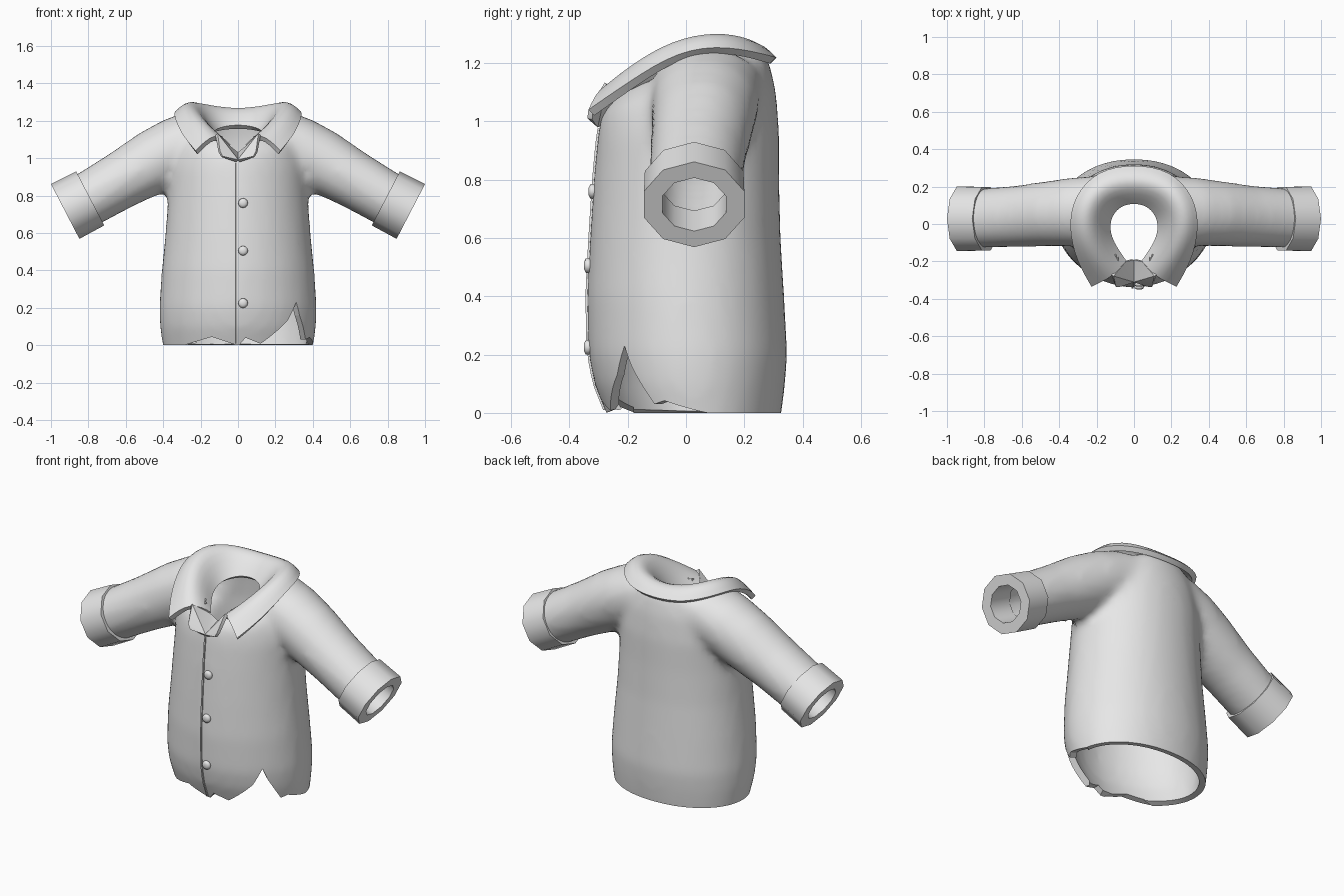
import bpy, bmesh, math
from mathutils import Vector
from mathutils.bvhtree import BVHTree

if "Cube" in bpy.data.objects:
    bpy.data.objects.remove(bpy.data.objects["Cube"])

cloth = bpy.data.materials.new("light grey cloth")
cloth.diffuse_color = (0.8, 0.8, 0.8, 1)
cloth.use_nodes = True
cloth.node_tree.nodes["Principled BSDF"].inputs["Base Color"].default_value = cloth.diffuse_color


def make(name, verts, faces):
    mesh = bpy.data.meshes.new(name)
    mesh.from_pydata([tuple(v) for v in verts], [], faces)
    bm = bmesh.new()
    bm.from_mesh(mesh)
    bmesh.ops.recalc_face_normals(bm, faces=bm.faces)
    bm.to_mesh(mesh)
    bm.free()
    obj = bpy.data.objects.new(name, mesh)
    bpy.context.collection.objects.link(obj)
    mesh.materials.append(cloth)
    return obj


def bake(obj):
    """Apply all modifiers."""
    bpy.context.view_layer.update()
    deps = bpy.context.evaluated_depsgraph_get()
    obj.data = bpy.data.meshes.new_from_object(obj.evaluated_get(deps))
    obj.modifiers.clear()


def smooth(obj, angle=35):
    bpy.ops.object.select_all(action='DESELECT')
    obj.select_set(True)
    bpy.context.view_layer.objects.active = obj
    bpy.ops.object.shade_smooth_by_angle(angle=math.radians(angle))


def bridge(rows, n, wrap=False):
    """Quads between closed rings of n points; wrap joins last ring to first."""
    return [(r * n + i, r * n + (i + 1) % n,
             (r + 1) % rows * n + (i + 1) % n, (r + 1) % rows * n + i)
            for r in range(rows if wrap else rows - 1) for i in range(n)]


def tube(rings):
    """Closed solid from rings of points."""
    n = len(rings[0])
    faces = bridge(len(rings), n)
    faces += [tuple(range(n)), tuple(range((len(rings) - 1) * n, len(rings) * n))]
    return [p for ring in rings for p in ring], faces


def ring(c, u, v, ru, rv, n):
    return [c + u * ru * math.cos(2 * math.pi * i / n) + v * rv * math.sin(2 * math.pi * i / n)
            for i in range(n)]


# torso solid: height, half width, front y, back y, tilt towards the back
torso = [(-.1, .385, -.23, .31, 0), (0, .403, -.275, .328, 0), (.1, .418, -.315, .34, 0),
         (.2, .422, -.335, .348, 0), (.4, .408, -.34, .337, 0), (.6, .388, -.33, .325, 0),
         (.8, .373, -.317, .32, 0), (.95, .365, -.305, .32, .05), (1.05, .345, -.297, .308, .2),
         (1.13, .31, -.287, .28, .34), (1.185, .22, -.23, .22, .36)]
rings = []
for z, rx, yf, yb, tilt in torso:
    pts = []
    for i in range(40):
        a = 2 * math.pi * i / 40
        c, s = math.cos(a), math.sin(a)
        p = .95 if s > 0 else 1.06
        x = rx * math.copysign(abs(c) ** p, c)
        y = (yf + yb) / 2 + (yb - yf) / 2 * math.copysign(abs(s) ** p, s)
        pts.append(Vector((x, y, z + tilt * y)))
    rings.append(pts)
verts, faces = tube(rings)

# sleeve solids merged with the torso
Y = Vector((0, 1, 0))
for side in (1, -1):
    u = Vector((.46 * side, 0, .887))
    path = [(.17, .07, 1.12, .16, .19), (.32, .065, 1.053, .172, .185),
            (.45, .056, .982, .172, .176), (.62, .042, .885, .155, .165),
            (.79, .032, .787, .147, .16), (.95, .03, .70, .147, .16)]
    v2, f2 = tube([ring(Vector((x * side, y, z)), u, Y, ru, rv, 24)
                   for x, y, z, ru, rv in path])
    faces += [tuple(i + len(verts) for i in f) for f in f2]
    verts += v2
shirt = make("shirt_body", verts, faces)
m = shirt.modifiers.new("merge", 'REMESH')
m.mode, m.voxel_size = 'VOXEL', .024
m = shirt.modifiers.new("soften", 'SMOOTH')
m.factor, m.iterations = .5, 9
bake(shirt)

# open the hem, the sleeve ends, the neck and the front V
bm = bmesh.new()
bm.from_mesh(shirt.data)


def cut(co, no, clear):
    bmesh.ops.bisect_plane(bm, geom=bm.verts[:] + bm.edges[:] + bm.faces[:], dist=1e-4,
                           plane_co=co, plane_no=no, clear_outer=clear)


cut((0, 0, 0), (0, 0, -1), True)
for side in (1, -1):
    cut((.86 * side, 0, .745), (.887 * side, 0, -.46), True)
    cut((0, 0, .99), (-1.4 * side, 0, 1), False)
gone = []
for f in bm.faces:
    x, y, z = f.calc_center_median()
    neck = z > .9 and (x / .2) ** 2 + (y / .2) ** 2 < 1
    vee = y < -.1 and abs(x) < .08 and z > .99 + 1.4 * abs(x)
    if neck or vee:
        gone.append(f)
bmesh.ops.delete(bm, geom=gone, context='FACES')
tree = BVHTree.FromBMesh(bm)
bm.to_mesh(shirt.data)
bm.free()


def front_y(x, z):
    hit = tree.ray_cast(Vector((x, -2, z)), Y)[0]
    return hit.y if hit and hit.y < -.2 else -.29


# cloth thickness, then torn notches in the hem
m = shirt.modifiers.new("thickness", 'SOLIDIFY')
m.thickness, m.offset = .035, -1
tears = [(Vector((.31, -.21, 0)), Vector((.66, .75, 0)),
          [(-.17, 0), (-.05, .13), (0, .23), (.03, .16), (.11, .03), (.15, .042), (.27, 0)]),
         (Vector((0, -.31, 0)), Vector((1, 0, 0)), [(-.29, 0), (-.14, .045), (-.02, .005)]),
         (Vector((0, -.31, 0)), Vector((1, 0, 0)), [(.01, .005), (.04, .04), (.14, 0)])]
cutters = []
for origin, along, outline in tears:
    outline = [(outline[0][0], -.05)] + outline + [(outline[-1][0], -.05)]
    out = Vector((along.y, -along.x, 0))
    v, f = tube([[origin + along * s + Vector((0, 0, z)) + out * d for s, z in outline]
                 for d in (-.13, .15)])
    cutter = make("hem_cutter", v, f)
    cutter.hide_render = True
    cutters.append(cutter)
    m = shirt.modifiers.new("tear", 'BOOLEAN')
    m.object, m.operation, m.solver = cutter, 'DIFFERENCE', 'EXACT'
bake(shirt)
for cutter in cutters:
    bpy.data.objects.remove(cutter)
smooth(shirt, 40)

# ten-sided cuffs
for side, name in ((1, "right_cuff"), (-1, "left_cuff")):
    u = Vector((.46 * side, 0, .887))
    a, b = Vector((.79 * side, .028, .785)), Vector((.924 * side, .028, .715))
    rs = [ring(a, u, Y, .163, .178, 10), ring(b, u, Y, .165, .181, 10),
          ring(b, u, Y, .103, .115, 10), ring(a, u, Y, .103, .115, 10)]
    smooth(make(name, [p for r in rs for p in r], bridge(4, 10, True)), 40)

# folded collar: inner edge, crest and outer edge from the back to the front tip
collar = [[(0, .125, 1.17), (0, .235, 1.275), (0, .31, 1.205)],
          [(.09, .105, 1.16), (.17, .20, 1.31), (.19, .28, 1.215)],
          [(.145, .02, 1.14), (.25, .10, 1.335), (.315, .14, 1.25)],
          [(.135, -.07, 1.11), (.255, -.05, 1.30), (.34, -.02, 1.235)],
          [(.095, -.14, 1.08), (.20, -.18, 1.225), (.30, -.19, 1.125)],
          [(.05, -.20, 1.06), (.12, -.275, 1.135), (.222, -.325, 1.03)]]
flat = [p for row in collar for p in row]
quads = [(r * 3 + c, r * 3 + c + 1, r * 3 + c + 4, r * 3 + c + 3)
         for r in range(5) for c in range(2)]
obj = make("collar", flat, quads)

# pointed lapels below the collar, running into the neck
lapel = make("lapels", [(.003, -.307, .985), (.085, -.33, 1.008), (.10, -.328, 1.035),
                        (.115, -.275, 1.128), (.05, -.20, 1.06), (.006, -.19, 1.025)],
             [(0, 1, 2), (0, 2, 3), (0, 3, 4), (0, 4, 5)])
for part, level, thick in ((obj, 2, .03), (lapel, 0, .018)):
    m = part.modifiers.new("mirror", 'MIRROR')
    m.merge_threshold = .001
    if level:
        m = part.modifiers.new("round", 'SUBSURF')
        m.levels, m.boundary_smooth = level, 'PRESERVE_CORNERS'
    m = part.modifiers.new("thickness", 'SOLIDIFY')
    m.thickness, m.offset = thick, 0
    bake(part)
    smooth(part, 40)

# front placket edge following the chest
rows = []
for i in range(25):
    z = .01 + .965 * i / 24
    y = front_y(-.008, z)
    rows.append([Vector((x, y + d, z)) for x, d in
                 ((-.014, .004), (-.012, -.007), (-.004, -.007), (-.002, .004))])
v, f = tube(rows)
smooth(make("placket_edge", v, f), 40)

# domed buttons
for z in (.76, .505, .225):
    c = Vector((.027, front_y(.027, z), z))
    X, Z = Vector((1, 0, 0)), Vector((0, 0, 1))
    v, f = tube([ring(c + Y * d, X, Z, r, r, 12) for d, r in
                 ((.01, .02), (-.004, .026), (-.012, .024), (-.018, .012))])
    smooth(make("button", v, f), 60)
